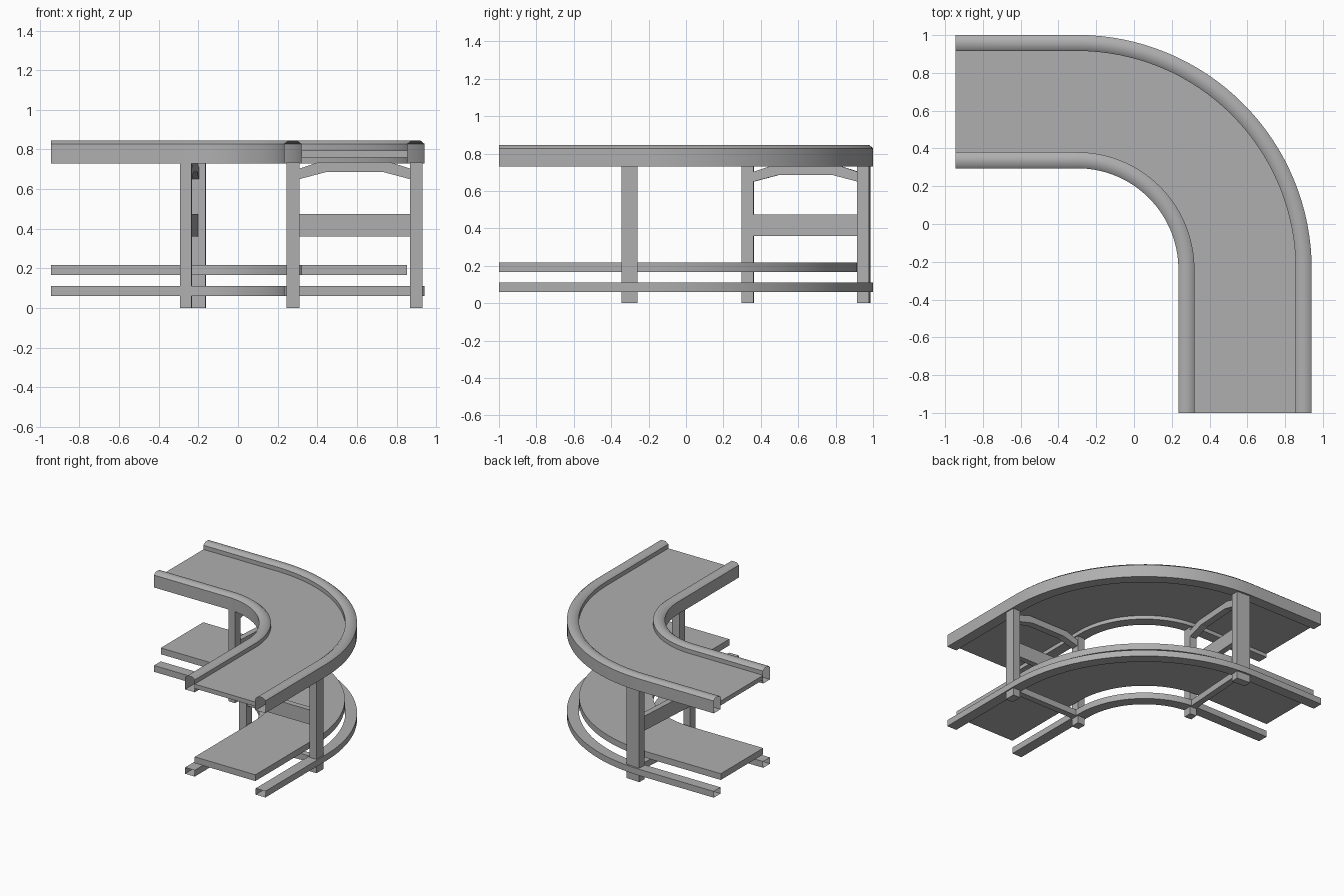
import bpy, bmesh, math
from mathutils import Matrix, Vector

if "Cube" in bpy.data.objects:
    bpy.data.objects.remove(bpy.data.objects["Cube"])

C = Vector((-0.30, -0.24, 0))      # centre of the bend
R_IN, R_OUT = 0.535, 1.241         # inner and outer edge radii
SEGS = 32

# Mid-grey paint shared by every part
GREY = bpy.data.materials.new("mid_grey")
GREY.diffuse_color = (0.43, 0.43, 0.43, 1)
GREY.use_nodes = True
GREY.node_tree.nodes["Principled BSDF"].inputs["Base Color"].default_value = GREY.diffuse_color


def finish(name, bm, smooth=False):
    bmesh.ops.recalc_face_normals(bm, faces=bm.faces)
    me = bpy.data.meshes.new(name)
    bm.to_mesh(me)
    bm.free()
    me.materials.append(GREY)
    ob = bpy.data.objects.new(name, me)
    bpy.context.collection.objects.link(ob)
    if smooth:
        bpy.ops.object.select_all(action='DESELECT')
        ob.select_set(True)
        bpy.context.view_layer.objects.active = ob
        bpy.ops.object.shade_smooth_by_angle(angle=math.radians(45))
    return ob


def sweep(name, profile, capped):
    """Carry a closed (radius, height) profile along straight - bend - straight."""
    stations = [(Vector((-0.645, 0, 0)), math.pi / 2)]
    stations += [(Vector((0, 0, 0)), math.pi / 2 * (1 - i / SEGS)) for i in range(SEGS + 1)]
    stations += [(Vector((0, -0.76, 0)), 0.0)]
    bm = bmesh.new()
    rings = []
    for off, a in stations:
        d = Vector((math.cos(a), math.sin(a), 0))
        rings.append([bm.verts.new(C + off + d * r + Vector((0, 0, z))) for r, z in profile])
    n = len(profile)
    for a, b in zip(rings, rings[1:]):
        for i in range(n):
            bm.faces.new((a[i], a[(i + 1) % n], b[(i + 1) % n], b[i]))
    if capped:
        bm.faces.new(rings[0])
        bm.faces.new(rings[-1])
    return finish(name, bm, True)


def rect(r0, r1, z0, z1):
    return [(r0, z0), (r1, z0), (r1, z1), (r0, z1)]


def plate(name, outline, thick, mat):
    """Extrude a (u, z) outline evenly to both sides of the frame plane."""
    bm = bmesh.new()
    f = bm.faces.new([bm.verts.new((u, -thick / 2, z)) for u, z in outline])
    ext = bmesh.ops.extrude_face_region(bm, geom=[f])
    vs = [g for g in ext['geom'] if isinstance(g, bmesh.types.BMVert)]
    bmesh.ops.translate(bm, verts=vs, vec=(0, thick, 0))
    bm.transform(mat)
    return finish(name, bm)


# Side rails: chamfered top rails and square lower rails, open at the ends
W = 0.085
for side, r in (("inner", R_IN), ("outer", R_OUT - W)):
    half = [(0, 0.73), (0, 0.828), (0.022, 0.846)]
    prof = [(r + u, z) for u, z in half] + [(r + W - u, z) for u, z in reversed(half)]
    sweep(side + "_top_rail", prof, False)
    sweep(side + "_lower_rail", rect(r, r + W, 0.06, 0.11), False)

# Carrying belt and return belt
sweep("upper_belt", rect(R_IN + W, R_OUT - W, 0.76, 0.795), True)
sweep("lower_belt", rect(R_IN + W, R_OUT - 0.088, 0.167, 0.217), True)


def support(name, start, end, d_in, d_out):
    """Two posts with cross members between the inner and outer side."""
    s, e = Vector(start), Vector(end)
    v = e - s
    L = v.length
    mat = Matrix.Translation((s.x, s.y, 0)) @ Matrix.Rotation(math.atan2(v.y, v.x), 4, 'Z')
    h = 0.032
    plate(name + "_inner_post", rect(-h, h, 0, 0.735), d_in, mat)
    plate(name + "_outer_post", rect(L - h, L + h, 0, 0.735), d_out, mat)
    plate(name + "_crossbar", rect(h, L - h, 0.36, 0.475), 0.045, mat)
    plate(name + "_floor_bar", rect(h, L - h, 0.06, 0.11), 0.05, mat)
    left = [(h, 0.65), (0.165, 0.685)]
    top = [(0.135, 0.737), (h, 0.703)]
    brace = left + [(L - u, z) for u, z in reversed(left)]
    brace += [(L - u, z) for u, z in reversed(top)] + top
    plate(name + "_brace", brace, 0.055, mat)


# Support frames under the two ends of the bend
support("front_frame", (0.278, -0.302), (0.90, -0.302), 0.07, 0.085)
support("back_frame", (-0.262, 0.33), (-0.222, 0.951), 0.058, 0.118)
